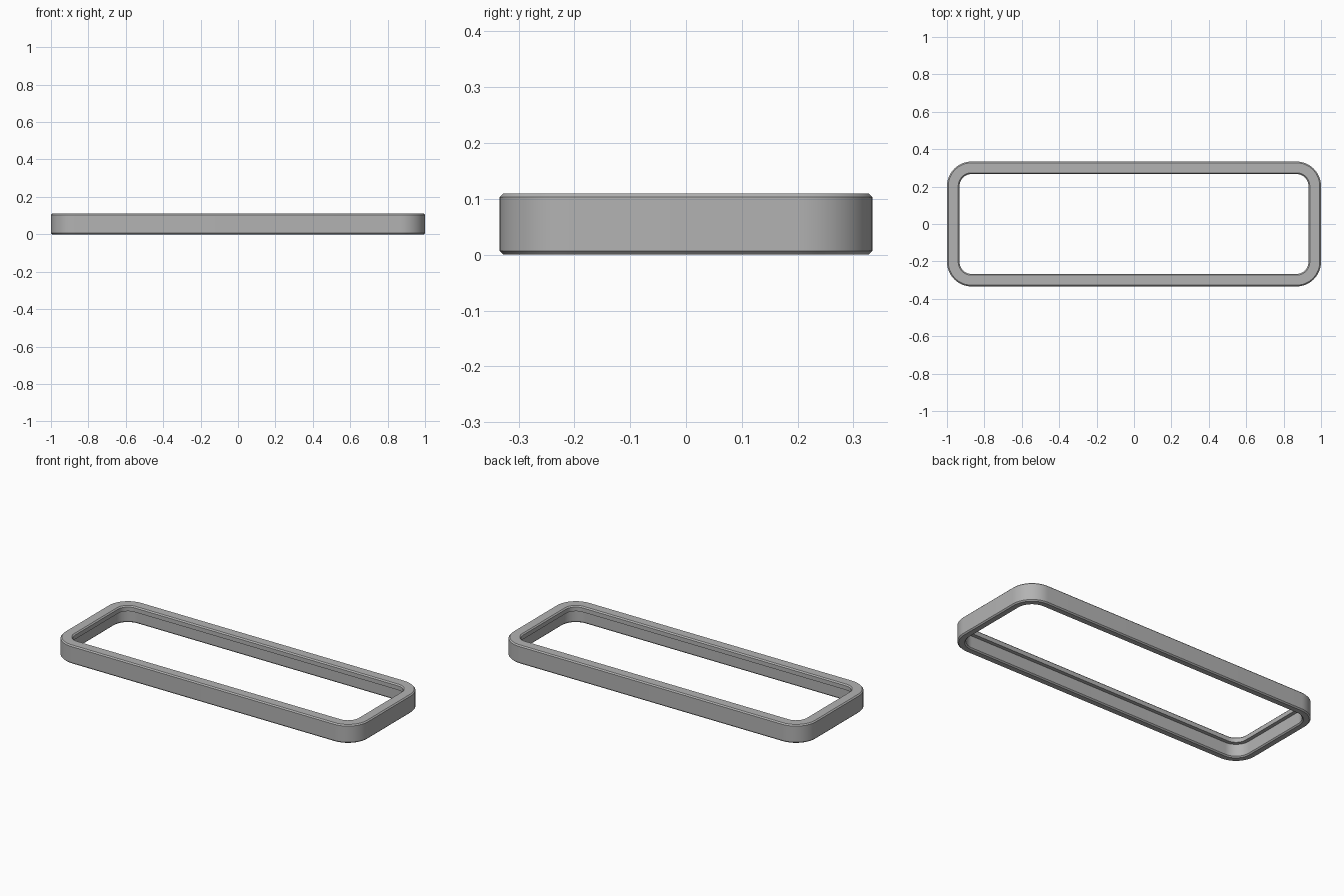
import bpy, bmesh
from math import cos, sin, pi, radians

if "Cube" in bpy.data.objects:
    bpy.data.objects.remove(bpy.data.objects["Cube"], do_unlink=True)

HALF_X, HALF_Y, HEIGHT = 1.0, 0.334, 0.11
RADIUS, CORNER_STEPS = 0.132, 16
CHAMFER = 0.007
LIP, WALL, LEDGE_Z = 0.067, 0.045, 0.078

# Plain grey finish
grey = bpy.data.materials.new("grey")
grey.use_nodes = True
colour = (0.45, 0.45, 0.45, 1)
grey.diffuse_color = colour
grey.node_tree.nodes["Principled BSDF"].inputs["Base Color"].default_value = colour


def rounded_loop(bm, inset, z):
    """Ring of vertices on a rounded rectangle, inset from the outer edge."""
    r = RADIUS - inset
    verts = []
    for quarter, (sx, sy) in enumerate([(1, 1), (-1, 1), (-1, -1), (1, -1)]):
        cx, cy = sx * (HALF_X - RADIUS), sy * (HALF_Y - RADIUS)
        for i in range(CORNER_STEPS + 1):
            a = (quarter + i / CORNER_STEPS) * pi / 2
            verts.append(bm.verts.new((cx + r * cos(a), cy + r * sin(a), z)))
    return verts


# Cross-section as (inset, height): chamfered wall with an inward lip on top
c = CHAMFER
section = [
    (c, 0), (0, c), (0, HEIGHT - c), (c, HEIGHT),
    (LIP - c, HEIGHT), (LIP, HEIGHT - c), (LIP, LEDGE_Z),
    (WALL, LEDGE_Z), (WALL, c), (WALL - c, 0),
]

# Sweep the cross-section round the frame
bm = bmesh.new()
loops = [rounded_loop(bm, inset, z) for inset, z in section]
for k, low in enumerate(loops):
    high = loops[(k + 1) % len(loops)]
    for i in range(len(low)):
        j = (i + 1) % len(low)
        bm.faces.new((low[i], low[j], high[j], high[i]))
bmesh.ops.recalc_face_normals(bm, faces=bm.faces)

mesh = bpy.data.meshes.new("bezel_frame")
bm.to_mesh(mesh)
bm.free()
mesh.materials.append(grey)
frame = bpy.data.objects.new("bezel_frame", mesh)
bpy.context.collection.objects.link(frame)

bpy.ops.object.select_all(action="DESELECT")
frame.select_set(True)
bpy.context.view_layer.objects.active = frame
bpy.ops.object.shade_smooth_by_angle(angle=radians(30))
